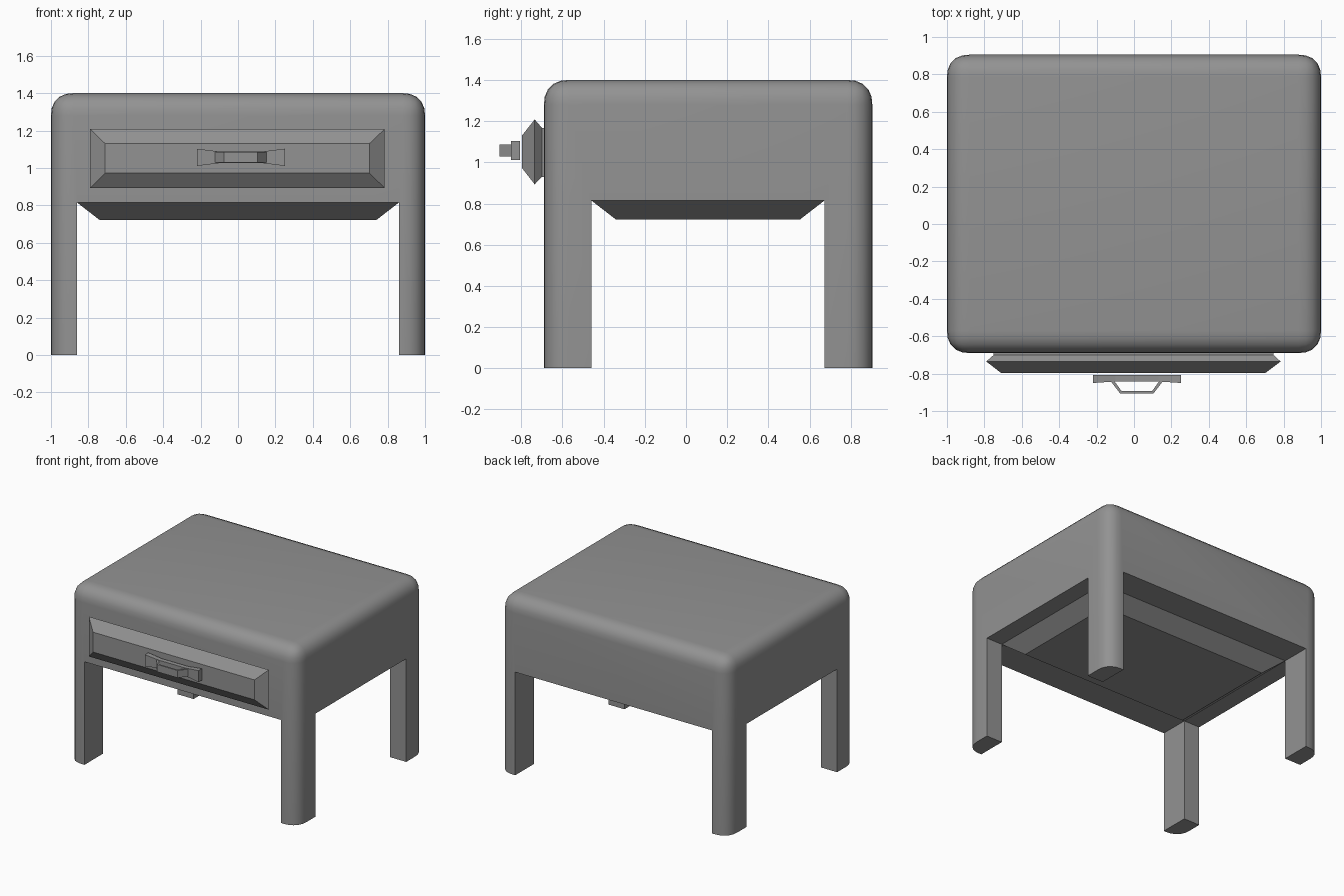
import bpy, bmesh

if "Cube" in bpy.data.objects:
    bpy.data.objects.remove(bpy.data.objects["Cube"])

# Dark grey finish shared by all parts
grey = bpy.data.materials.new("dark_grey")
grey.diffuse_color = (0.29, 0.29, 0.29, 1)
grey.use_nodes = True
grey.node_tree.nodes["Principled BSDF"].inputs["Base Color"].default_value = grey.diffuse_color


def add_object(name, bm):
    bmesh.ops.recalc_face_normals(bm, faces=bm.faces)
    mesh = bpy.data.meshes.new(name)
    bm.to_mesh(mesh)
    bm.free()
    mesh.materials.append(grey)
    obj = bpy.data.objects.new(name, mesh)
    bpy.context.collection.objects.link(obj)
    return obj


def box_bm(x0, x1, y0, y1, z0, z1):
    bm = bmesh.new()
    bmesh.ops.create_cube(bm, size=1)
    for v in bm.verts:
        v.co = ((x0 + x1) / 2 + v.co.x * (x1 - x0),
                (y0 + y1) / 2 + v.co.y * (y1 - y0),
                (z0 + z1) / 2 + v.co.z * (z1 - z0))
    return bm


def loft(name, rings):
    """Bridge a list of four-point rings and cap both ends."""
    bm = bmesh.new()
    loops = [[bm.verts.new(p) for p in r] for r in rings]
    for a, b in zip(loops, loops[1:]):
        for i in range(4):
            j = (i + 1) % 4
            bm.faces.new((a[i], a[j], b[j], b[i]))
    bm.faces.new(loops[0])
    bm.faces.new(loops[-1])
    return add_object(name, bm)


def xz_ring(x0, x1, z0, z1, y):
    return [(x0, y, z0), (x1, y, z0), (x1, y, z1), (x0, y, z1)]


def xy_ring(x0, x1, y0, y1, z):
    return [(x0, y0, z), (x1, y0, z), (x1, y1, z), (x0, y1, z)]


def yz_ring(x, y0, y1, zc, h):
    return [(x, y0, zc - h), (x, y1, zc - h), (x, y1, zc + h), (x, y0, zc + h)]


# Table body with legs: block rounded on all but the floor edges
bm = box_bm(-1, 1, -0.69, 0.905, 0, 1.4)
edges = [e for e in bm.edges if max(v.co.z for v in e.verts) > 0.1]
bmesh.ops.bevel(bm, geom=edges, offset=0.12, segments=5, profile=0.55, affect='EDGES')
body = add_object("table_body_and_legs", bm)

# Two crossing channels leave the four corner legs
channels = [(-0.86, 0.86, -2, 2, -1, 0.815), (-2, 2, -0.46, 0.673, -1, 0.815)]
bpy.context.view_layer.objects.active = body
for dims in channels:
    cutter = add_object("channel_cutter", box_bm(*dims))
    cutter.hide_render = True
    mod = body.modifiers.new("leg_channel", 'BOOLEAN')
    mod.operation = 'DIFFERENCE'
    mod.solver = 'EXACT'
    mod.object = cutter
    bpy.ops.object.modifier_apply(modifier=mod.name)
    bpy.data.objects.remove(cutter)
body.select_set(True)
bpy.ops.object.shade_smooth_by_angle(angle=0.6)

# Tapered panel under the body
loft("underside_panel", [
    xy_ring(-0.86, 0.86, -0.46, 0.673, 0.815),
    xy_ring(-0.74, 0.74, -0.34, 0.553, 0.722)])

# Drawer front with bevelled rim
loft("drawer_front", [
    xz_ring(-0.75, 0.745, 0.93, 1.168, -0.685),
    xz_ring(-0.75, 0.745, 0.93, 1.168, -0.70),
    xz_ring(-0.79, 0.784, 0.893, 1.208, -0.735),
    xz_ring(-0.71, 0.702, 0.973, 1.13, -0.797)])

# Bow-tie handle plate
ZC = 1.057
loft("handle_plate", [
    yz_ring(-0.22, -0.85, -0.807, ZC, 0.046),
    yz_ring(-0.10, -0.842, -0.807, ZC, 0.031),
    yz_ring(0.13, -0.842, -0.807, ZC, 0.031),
    yz_ring(0.25, -0.85, -0.807, ZC, 0.046)])

# Handle grip: flat strip bent into an open trapezoid
outer = [(-0.125, -0.84), (-0.075, -0.905), (0.105, -0.905), (0.155, -0.84)]
inner = [(-0.105, -0.84), (-0.067, -0.893), (0.097, -0.893), (0.135, -0.84)]
H = 0.029
loft("handle_grip", [
    [(ox, oy, ZC - H), (ix, iy, ZC - H), (ix, iy, ZC + H), (ox, oy, ZC + H)]
    for (ox, oy), (ix, iy) in zip(outer, inner)])
